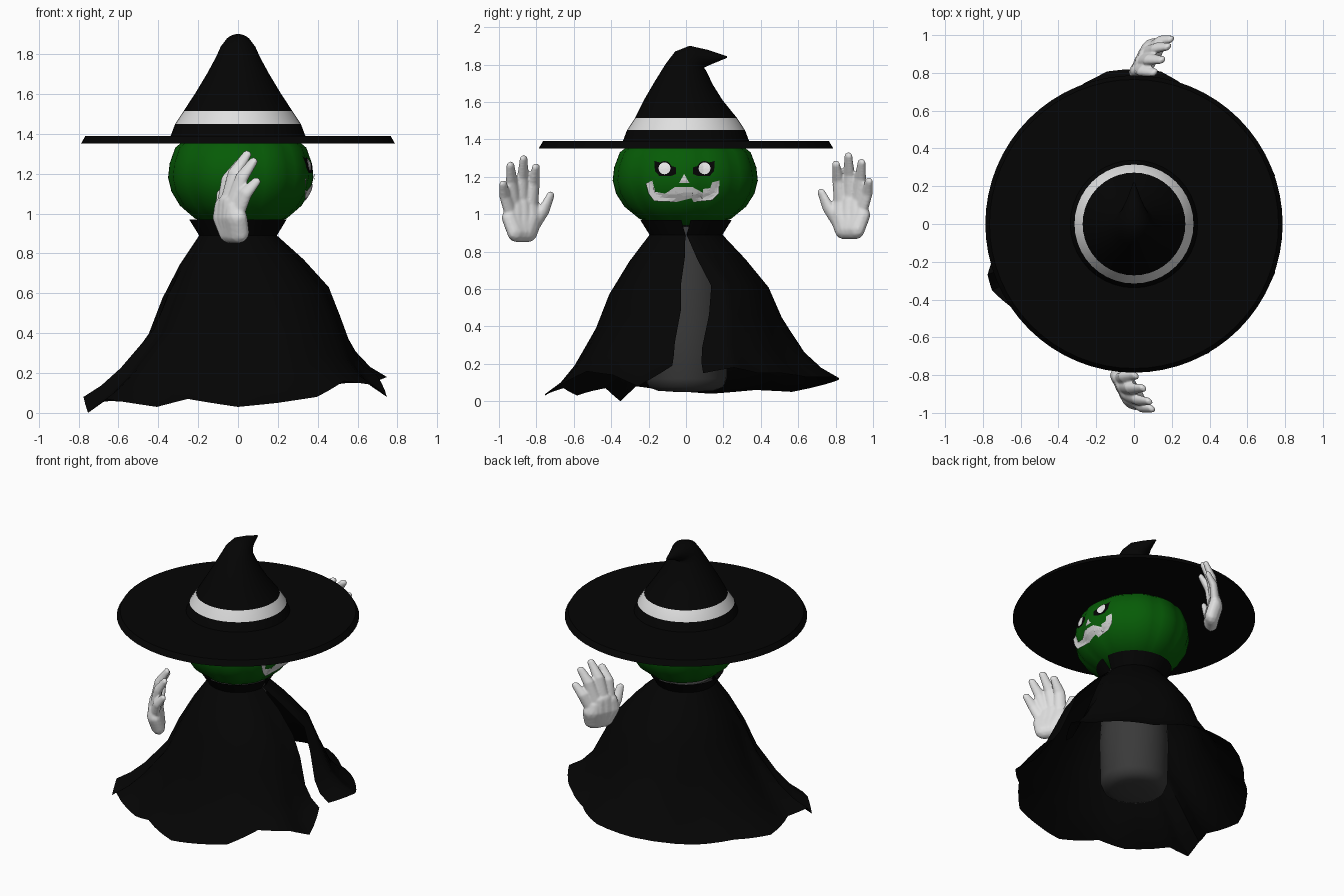
import bpy, bmesh, math
from mathutils import Vector
from mathutils.bvhtree import BVHTree

if "Cube" in bpy.data.objects:
    bpy.data.objects.remove(bpy.data.objects["Cube"])


def material(name, rgb):
    m = bpy.data.materials.new(name)
    m.diffuse_color = (*rgb, 1)
    m.use_nodes = True
    m.node_tree.nodes["Principled BSDF"].inputs["Base Color"].default_value = m.diffuse_color
    return m


BLACK = material("black_cloth", (.0013, .0013, .0013))
GRAY = material("dark_gray", (.042, .042, .042))
GREEN = material("pumpkin_green", (.002, .105, .002))
WHITE = material("soft_white", (.74, .74, .74))
TEETH = material("carving_gray", (.62, .62, .62))
EYE = material("eye_white", (1, 1, 1))


def finish(name, bm, mats, smooth=True, angle=40, normals=True):
    if normals:
        bmesh.ops.recalc_face_normals(bm, faces=bm.faces)
    me = bpy.data.meshes.new(name)
    bm.to_mesh(me)
    bm.free()
    ob = bpy.data.objects.new(name, me)
    bpy.context.collection.objects.link(ob)
    for m in mats:
        me.materials.append(m)
    if smooth:
        bpy.ops.object.select_all(action='DESELECT')
        ob.select_set(True)
        bpy.context.view_layer.objects.active = ob
        bpy.ops.object.shade_smooth_by_angle(angle=math.radians(angle))
    return ob


def loft(bm, rings, closed=True, caps=True):
    """Skin a list of point rings."""
    vs = [[bm.verts.new(p) for p in r] for r in rings]
    n = len(vs[0])
    for a, b in zip(vs, vs[1:]):
        for i in range(n if closed else n - 1):
            j = (i + 1) % n
            bm.faces.new((a[i], a[j], b[j], b[i]))
    if caps:
        bm.faces.new(vs[0][::-1])
        bm.faces.new(vs[-1])


def circle(n, r, z, y=0, tilt=0):
    t = math.radians(tilt)
    pts = []
    for i in range(n):
        a = 2 * math.pi * i / n
        s = r * math.sin(a)
        pts.append((r * math.cos(a), y + s * math.cos(t), z - s * math.sin(t)))
    return pts


# Inner body under the cape, rounded at the bottom
bm = bmesh.new()
loft(bm, [circle(32, r, z) for r, z in
          ((.06, .05), (.15, .056), (.2, .075), (.218, .12), (.225, .4), (.215, .6),
           (.19, .78), (.175, .88), (.17, .935))])
finish("body", bm, [GRAY], angle=50)

# Cape: hem described as (angle, radius, height), open toward +x
HEM = [(8, .66, .15), (19, .79, .18), (30, .77, .15), (43, .75, .15), (60, .74, .13),
       (80, .82, .13), (100, .82, .11), (129, .73, .05), (150, .74, .06), (170, .78, .04),
       (190, .73, .06), (199, .82, .08), (205, .83, .0), (213, .79, .07), (235, .71, .03),
       (249, .70, .07), (270, .755, .03), (285, .76, .05), (300, .79, .08), (315, .75, .16),
       (330, .78, .14), (341, .79, .08), (354, .70, .19)]
# Rows: height fraction, radius, hem influence, edge angles, x and y shift
ROWS = [(1.1, .245, 0, 6, 354, 0, 0), (1, .195, 0, 1, 359, 0, 0),
        (.83, .31, .1, 10, 358, .02, .005), (.63, .42, .3, 18, 355, .045, .01),
        (.42, .485, .5, 15, 356, .045, .005), (.18, .595, .7, 9, 354, .01, 0),
        (.07, .67, .9, 8, 354, 0, 0)]
cols = []
for p, q in zip(HEM, HEM[1:]):
    for k in range(3):
        cols.append([u + (v - u) * k / 3 for u, v in zip(p, q)])
cols.append(HEM[-1])
rings = []
for f, r, w, a0, a1, cx, cy in ROWS:
    ring = []
    for h, hr, hz in cols:
        a = math.radians(a0 + (a1 - a0) * (h - 8) / 346)
        rr = r * (1 + w * (hr / .75 - 1))
        z = hz + (.89 - hz) * f if f < 1 else .89 + (f - 1) * .8
        ring.append((cx + rr * math.cos(a), cy + rr * math.sin(a), z))
    rings.append(ring)
rings.append([(r * math.cos(math.radians(h)), r * math.sin(math.radians(h)), z)
              for h, r, z in cols])
bm = bmesh.new()
loft(bm, rings[::-1], closed=False, caps=False)
finish("cape", bm, [BLACK], angle=50, normals=False)

# Ribbed pumpkin head
bm = bmesh.new()
rings = []
for r, z in ((.05, .94), (.14, .94), (.245, .975), (.325, 1.04), (.37, 1.11), (.388, 1.18),
             (.38, 1.25), (.35, 1.33), (.28, 1.385), (.1, 1.4)):
    ring = []
    for i in range(72):
        a = 2 * math.pi * i / 72
        k = r * (.975 + .025 * abs(math.cos(6 * a)) ** .6)
        ring.append((.014 + .94 * k * math.cos(a), -.004 + k * math.sin(a), z))
    rings.append(ring)
loft(bm, rings)
bmesh.ops.recalc_face_normals(bm, faces=bm.faces)
surface = BVHTree.FromBMesh(bm)
finish("pumpkin_head", bm, [GREEN], angle=60)


def face_plate(name, outline, lift, mat, min_x=0):
    """Thin plate wrapped onto the +x side of the head from a (y, z) outline."""
    bm = bmesh.new()
    f = bm.faces.new([bm.verts.new((1, y, z)) for y, z in outline])
    bmesh.ops.triangulate(bm, faces=[f])
    bmesh.ops.subdivide_edges(bm, edges=bm.edges[:], cuts=3, use_grid_fill=True)
    for v in bm.verts:
        hit = surface.ray_cast(v.co, Vector((-1, 0, 0)))[0]
        v.co.x = max((hit.x if hit else .3) + lift, min_x)
    bm.normal_update()
    bmesh.ops.reverse_faces(bm, faces=[f for f in bm.faces if f.normal.x < 0])
    finish(name, bm, [mat], smooth=False, normals=False)


def disc(y, z, r):
    return [(y + r * math.cos(i * math.pi / 8), z + r * math.sin(i * math.pi / 8))
            for i in range(16)]


# Carved face
MID = -.008
SOCKET = [(.162, 1.285), (.045, 1.25), (.045, 1.215), (.075, 1.203), (.135, 1.205), (.158, 1.23)]
for side, s in (("left", -1), ("right", 1)):
    face_plate(side + "_eye_socket", [(MID + s * y, z) for y, z in SOCKET], .004, BLACK)
    face_plate(side + "_eye_rim", disc(MID + s * .107, 1.245, .039), .006, BLACK)
    face_plate(side + "_eye", disc(MID + s * .107, 1.245, .032), .009, EYE)
face_plate("nose", [(-.037, 1.167), (.018, 1.167), (-.01, 1.215)], .006, TEETH)
face_plate("mouth", [(-.215, 1.165), (-.18, 1.18), (-.165, 1.12), (-.11, 1.11), (-.06, 1.11),
                     (-.06, 1.145), (.035, 1.145), (.035, 1.115), (.09, 1.115), (.09, 1.135),
                     (.13, 1.14), (.14, 1.17), (.18, 1.18), (.175, 1.11), (.14, 1.075),
                     (.09, 1.07), (.04, 1.065), (.03, 1.085), (-.04, 1.085), (-.05, 1.065),
                     (-.17, 1.07), (-.2, 1.11)], .006, TEETH, .335)

# Hat brim
bm = bmesh.new()
loft(bm, [circle(64, r, z) for r, z in ((.3, 1.352), (.787, 1.352), (.765, 1.39), (.3, 1.39))])
finish("hat_brim", bm, [BLACK], angle=25)

# Hat crown with a pale band and a bent tip: radius, z, y, tilt
CROWN = [(.345, 1.37, 0, 0), (.315, 1.45, 0, 0), (.272, 1.515, 0, 0), (.21, 1.61, -.015, 0),
         (.156, 1.7, -.012, 3), (.11, 1.785, 0, 10), (.09, 1.825, .02, 30),
         (.07, 1.843, .06, 55), (.04, 1.84, .125, 76), (.004, 1.84, .22, 85)]
bm = bmesh.new()
loft(bm, [circle(40, *c) for c in CROWN])
for f in bm.faces:
    f.material_index = int(1.45 < f.calc_center_median().z < 1.515)
finish("hat_crown", bm, [BLACK, WHITE], angle=50)


# Gloved hands: tapered fingers fused to a palm; y measured outward
def finger(bm, pts, radii):
    for (p, r0), (q, r1) in zip(zip(pts, radii), list(zip(pts, radii))[1:]):
        p, q = Vector(p), Vector(q)
        for k in range(9):
            t = k / 8
            ball = bmesh.ops.create_icosphere(bm, subdivisions=2, radius=r0 + (r1 - r0) * t)
            bmesh.ops.translate(bm, verts=ball['verts'], vec=p.lerp(q, t))


FINGERS = [  # base, knuckle, tip
    ((-.025, .94, 1.02), (.0, .968, 1.1), (.05, .977, 1.16)),
    ((-.04, .915, 1.05), (-.005, .932, 1.18), (.05, .938, 1.26)),
    ((-.05, .87, 1.06), (-.02, .872, 1.2), (.045, .868, 1.295)),
    ((-.05, .825, 1.05), (-.03, .813, 1.17), (.03, .802, 1.25)),
    ((-.045, .81, .95), (-.04, .76, 1.02), (-.03, .724, 1.1))]
for name, side, dx, dz in (("left_hand", -1, 0, 0), ("right_hand", 1, .1, .015)):
    bm = bmesh.new()
    for pts in FINGERS:
        finger(bm, pts, (.037, .032, .022))
    for x, y, top in ((-.03, .925, 1.02), (-.035, .9, 1.05), (-.04, .865, 1.06), (-.045, .825, 1.04)):
        finger(bm, [(x + .015, .872 + (y - .87) * .55, .905), (x - .005, .87 + (y - .87) * 1.1, .98),
                    (x - .01, y, top)], (.056, .056, .044))
    # Turn the palm so the outer edge comes forward
    for v in bm.verts:
        x, y, z = v.co
        v.co = (x + dx + .38 * (y - .87), y * side, z + dz)
    if side < 0:
        bmesh.ops.reverse_faces(bm, faces=bm.faces)
    ob = finish(name, bm, [WHITE])
    rm = ob.modifiers.new("fuse", 'REMESH')
    rm.mode = 'VOXEL'
    rm.voxel_size = .007
    rm.use_smooth_shade = True
    sm = ob.modifiers.new("soften", 'SMOOTH')
    sm.factor = .5
    sm.iterations = 4
